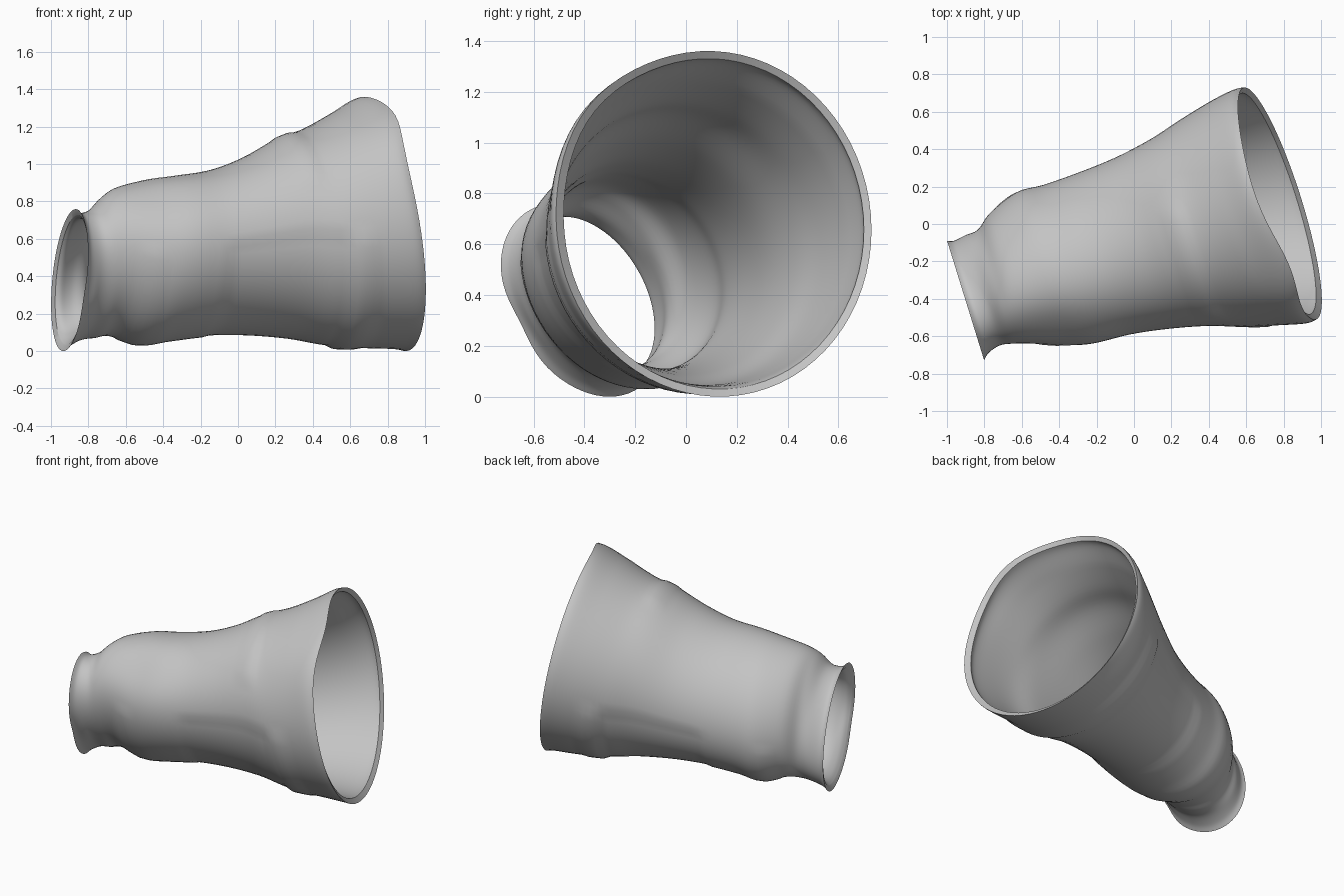
import bpy
import bmesh
import math

SEGMENTS = 72
STEPS = 5
WALL = 0.03

default_cube = bpy.data.objects.get("Cube")
if default_cube:
    bpy.data.objects.remove(default_cube, do_unlink=True)

# Stations along the sleeve:
# centre x, back y, front y, top z, bottom z, lean over z, skew in degrees
stations = [
    (-.90, -.09, -.73, .76, .00, .0, -20),
    (-.87, -.09, -.69, .74, .03, .0, -20),
    (-.81, -.06, -.65, .76, .06, .0, -19),
    (-.74, -.03, -.64, .83, .07, .0, -17),
    (-.66, .06, -.64, .88, .08, .0, -14),
    (-.50, .17, -.65, .92, .03, .0, -11),
    (-.35, .21, -.64, .94, .05, .0, -10),
    (-.15, .28, -.59, .97, .075, -.02, -9),
    (.05, .36, -.56, 1.04, .075, -.05, -8),
    (.25, .46, -.545, 1.14, .055, -.08, -6),
    (.42, .56, -.55, 1.19, .02, -.12, -4),
    (.60, .66, -.54, 1.27, .015, -.16, -3),
    (.73, .72, -.53, 1.34, .01, -.18, -2),
    (.78, .73, -.51, 1.36, .00, -.18, -2),
]
LEAN_Y = -.31


def spline(a, b, c, d, t):
    """Smooth interpolation between b and c."""
    return b + .5 * t * (c - a + t * (2 * a - 5 * b + 4 * c - d
                                      + t * (3 * (b - c) + d - a)))


def resample(rows):
    padded = [rows[0]] + rows + [rows[-1]]
    result = []
    for i in range(len(rows) - 1):
        group = padded[i:i + 4]
        for s in range(STEPS):
            result.append([spline(*column, s / STEPS) for column in zip(*group)])
    result.append(list(rows[-1]))
    return result


def lobe(value, centre, width):
    """Soft bump around one value."""
    return math.exp(-((value - centre) / width) ** 2)


def relief(x, angle):
    """Panel steps and straps on the outside, as a scale of the section."""
    lower_half = math.sin(angle) < -.02
    scale = 0.0
    # recessed lower panel between the two wrapped straps
    if lower_half and -.17 < x < .43:
        scale -= .018
    # wrapped straps
    if lower_half and (-.62 < x < -.52 or .43 < x < .56):
        scale += .012
    # raised fold across the upper front
    if .24 < x < .34 and math.radians(75) < angle < math.radians(150):
        scale += .012
    return scale


def section(row, outside):
    x, back, front, top, bottom, lean_z, skew = row
    cy, cz = (back + front) / 2, (top + bottom) / 2
    big_lip = max(0, (x - .6) / .18)
    small_lip = max(0, (-.84 - x) / .06)
    # the lining is thicker behind the shoulder and slopes in at both lips
    inset = 0 if outside else WALL + .022 * lobe(x, -.45, .25)
    slope = 0 if outside else .012 * small_lip - .02 * big_lip
    ry, rz = (back - front) / 2 - inset, (top - bottom) / 2 - inset
    flare = min(1, max(0, (x - .4) / .3))
    points = []
    for i in range(SEGMENTS):
        angle = math.tau * i / SEGMENTS
        degrees = 360 * i / SEGMENTS
        k = 1 + .03 * flare * lobe(degrees, 143, 23)
        # flattened upper front of the shoulder
        k -= .05 * lobe(x, -.5, .3) * lobe(degrees, 140, 25)
        # dent in the small lip
        k -= .08 * min(1, small_lip) * lobe(degrees, 215, 20)
        if outside:
            k += relief(x, angle)
        dy = ry * k * math.cos(angle)
        dz = rz * k * math.sin(angle + math.radians(skew))
        # the big lip reaches forward at its upper front
        reach = .055 * big_lip * lobe(degrees, 122, 23)
        points.append((x + LEAN_Y * dy + lean_z * dz + reach + slope,
                       cy + dy, cz + dz))
    return points


# Flared sleeve: outer skin out, inner skin back, joined at both lips
rows = resample(stations)
sections = [section(r, True) for r in rows]
sections += [section(r, False) for r in reversed(rows)]
bm = bmesh.new()
rings = [[bm.verts.new(p) for p in points] for points in sections]
for near, far in zip(rings, rings[1:] + rings[:1]):
    for i in range(SEGMENTS):
        j = (i + 1) % SEGMENTS
        bm.faces.new((near[i], near[j], far[j], far[i]))
bmesh.ops.recalc_face_normals(bm, faces=bm.faces)
mesh = bpy.data.meshes.new("flared_sleeve")
bm.to_mesh(mesh)
bm.free()
sleeve = bpy.data.objects.new("flared_sleeve", mesh)
bpy.context.collection.objects.link(sleeve)

# Plain grey
grey = bpy.data.materials.new("plain_grey")
grey.use_nodes = True
colour = (.55, .55, .55, 1)
grey.diffuse_color = colour
grey.node_tree.nodes["Principled BSDF"].inputs["Base Color"].default_value = colour
mesh.materials.append(grey)

# Shading
bpy.context.view_layer.objects.active = sleeve
sleeve.select_set(True)
bpy.ops.object.shade_smooth_by_angle(angle=math.radians(30))
